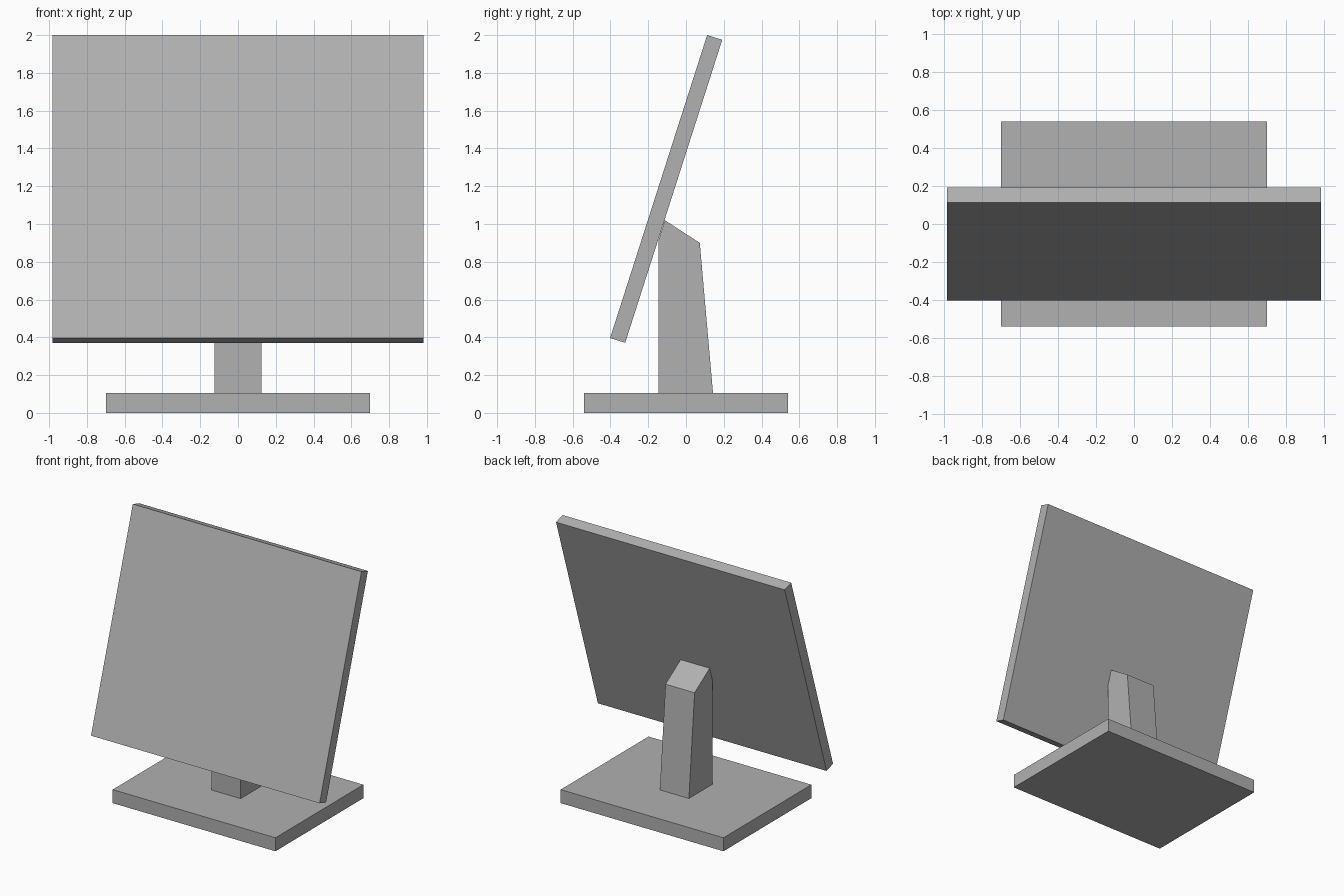
import bpy
import bmesh

# Remove the default cube
cube = bpy.data.objects.get("Cube")
if cube:
    bpy.data.objects.remove(cube, do_unlink=True)

# Single grey material
GREY = (0.44, 0.44, 0.44, 1.0)
grey = bpy.data.materials.new("plain grey")
grey.use_nodes = True
grey.diffuse_color = GREY
grey.node_tree.nodes["Principled BSDF"].inputs["Base Color"].default_value = GREY


def extrude_profile(name, profile, half_width):
    """Extrude a (y, z) side profile symmetrically along x."""
    bm = bmesh.new()
    face = bm.faces.new([bm.verts.new((-half_width, y, z)) for y, z in profile])
    result = bmesh.ops.extrude_face_region(bm, geom=[face])
    moved = [v for v in result["geom"] if isinstance(v, bmesh.types.BMVert)]
    bmesh.ops.translate(bm, verts=moved, vec=(2 * half_width, 0, 0))
    bmesh.ops.recalc_face_normals(bm, faces=bm.faces)
    mesh = bpy.data.meshes.new(name)
    bm.to_mesh(mesh)
    bm.free()
    mesh.materials.append(grey)
    obj = bpy.data.objects.new(name, mesh)
    bpy.context.collection.objects.link(obj)
    return obj


# Flat foot plate
extrude_profile("base", [(-0.54, 0), (0.54, 0), (0.54, 0.105), (-0.54, 0.105)], 0.70)

# Tapered upright with a sloped top, resting against the panel's back
extrude_profile("stand", [(-0.146, 0.105), (0.143, 0.105), (0.073, 0.90),
                          (-0.112, 1.02), (-0.146, 0.912)], 0.125)

# Tilted screen slab
extrude_profile("screen_panel", [(-0.402, 0.396), (-0.322, 0.371),
                                 (0.192, 1.975), (0.112, 2.0)], 0.983)
